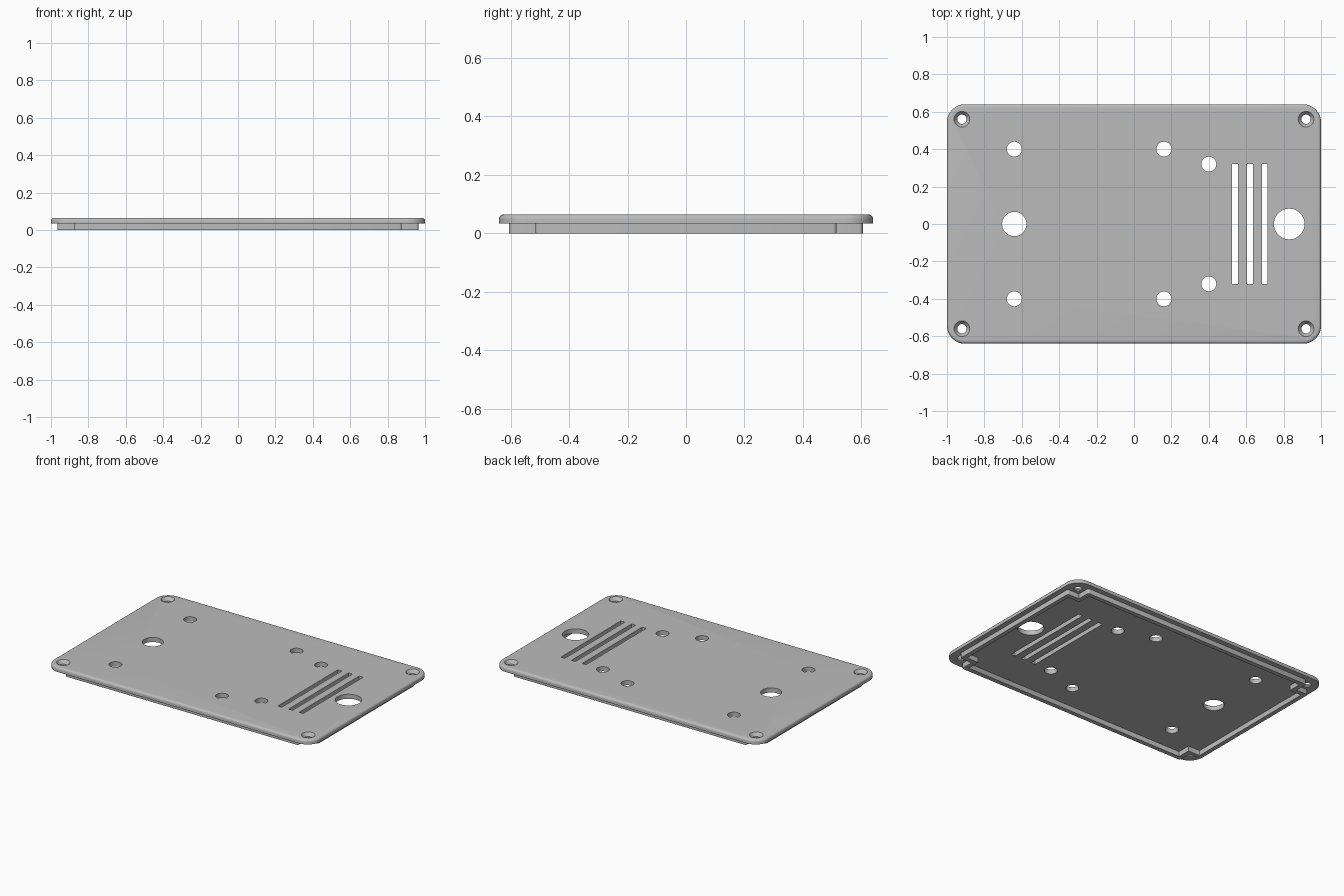
import bpy, bmesh
from math import sin, cos, pi, radians

if "Cube" in bpy.data.objects:
    bpy.data.objects.remove(bpy.data.objects["Cube"])

HX, HY = 1.0, 0.64            # half size of the plate
UNDER, TOP = 0.034, 0.065     # plate underside and top
SIGNS = [(1, 1), (-1, 1), (-1, -1), (1, -1)]

grey = bpy.data.materials.new("plain grey")
grey.use_nodes = True
colour = (0.5, 0.5, 0.5, 1)
grey.diffuse_color = colour
grey.node_tree.nodes["Principled BSDF"].inputs["Base Color"].default_value = colour


def arc(cx, cy, r, start, steps):
    """Quarter arc, counter-clockwise from the start angle."""
    angles = [start + pi / 2 * i / steps for i in range(steps + 1)]
    return [(cx + r * cos(a), cy + r * sin(a)) for a in angles]


def rounded_rect(hx, hy, r, steps=10):
    pts = []
    for i, (sx, sy) in enumerate(SIGNS):
        pts += arc(sx * (hx - r), sy * (hy - r), r, i * pi / 2, steps)
    return pts


def notched_rect(hx, hy, nx, ny, r):
    """Rectangle with a square bite from each corner and softened outer corners."""
    pts = []
    for i, (sx, sy) in enumerate(SIGNS):
        side = arc(sx * (hx - r), sy * (ny - r), r, i * pi / 2, 3)
        end = arc(sx * (nx - r), sy * (hy - r), r, i * pi / 2, 3)
        first, last = (side, end) if sx * sy > 0 else (end, side)
        pts += first + [(sx * nx, sy * ny)] + last
    return pts


def circle(x, y, r, n=40):
    return [(x + r * cos(2 * pi * i / n), y + r * sin(2 * pi * i / n)) for i in range(n)]


def bridge(bm, a, b):
    for i in range(len(a)):
        j = (i + 1) % len(a)
        bm.faces.new((a[i], a[j], b[j], b[i]))


def stack(bm, layers):
    """Closed solid from (outline, z) layers, bottom to top."""
    loops = [[bm.verts.new((x, y, z)) for x, y in pts] for pts, z in layers]
    bm.faces.new(loops[0][::-1])
    for a, b in zip(loops, loops[1:]):
        bridge(bm, a, b)
    bm.faces.new(loops[-1])


def make_object(name, bm):
    bmesh.ops.recalc_face_normals(bm, faces=bm.faces)
    mesh = bpy.data.meshes.new(name)
    bm.to_mesh(mesh)
    bm.free()
    mesh.materials.append(grey)
    ob = bpy.data.objects.new(name, mesh)
    bpy.context.collection.objects.link(ob)
    return ob


def activate(ob):
    bpy.ops.object.select_all(action='DESELECT')
    ob.select_set(True)
    bpy.context.view_layer.objects.active = ob


# Cover plate with a rounded top edge
bm = bmesh.new()
layers = [(rounded_rect(HX, HY, 0.096), UNDER)]
FILLET = 0.016
for i in range(6):
    a = pi / 2 * i / 5
    inset = FILLET * (1 - cos(a))
    layers.append((rounded_rect(HX - inset, HY - inset, 0.096 - inset),
                   TOP - FILLET + FILLET * sin(a)))
stack(bm, layers)
plate = make_object("cover_plate", bm)

# Cutters for holes, vent slots and countersunk screws
bm = bmesh.new()
LOW, HIGH = UNDER - 0.02, TOP + 0.02
holes = [(-0.64, 0, 0.065), (0.83, 0, 0.082)]
for x, y in [(-0.64, 0.4), (0.16, 0.4), (0.4, 0.32)]:
    holes += [(x, y, 0.04), (x, -y, 0.04)]
for x, y, r in holes:
    stack(bm, [(circle(x, y, r), LOW), (circle(x, y, r), HIGH)])
for x in (0.54, 0.62, 0.7):
    slot = [(x + sx * 0.015, sy * 0.322) for sx, sy in SIGNS]
    stack(bm, [(slot, LOW), (slot, HIGH)])
for sx, sy in SIGNS:
    x, y = sx * 0.92, sy * 0.56
    narrow, wide = circle(x, y, 0.025), circle(x, y, 0.042)
    stack(bm, [(narrow, LOW), (narrow, 0.042), (wide, TOP), (wide, HIGH)])
cutter = make_object("hole_cutters", bm)
cutter.hide_render = True

activate(plate)
cut = plate.modifiers.new("holes", 'BOOLEAN')
cut.operation = 'DIFFERENCE'
cut.solver = 'EXACT'
cut.object = cutter
bpy.ops.object.modifier_apply(modifier=cut.name)
bpy.data.objects.remove(cutter)

# Locating lip under the plate, stepping inward around each screw
bm = bmesh.new()
WALL = 0.03
outer = notched_rect(0.964, 0.605, 0.875, 0.515, 0.012)
inner = notched_rect(0.964 - WALL, 0.605 - WALL, 0.875 - WALL, 0.515 - WALL, 0.004)
rings = [[bm.verts.new((x, y, z)) for x, y in pts]
         for pts, z in [(outer, 0), (outer, UNDER + 0.004),
                        (inner, UNDER + 0.004), (inner, 0)]]
for i in range(4):
    bridge(bm, rings[i], rings[(i + 1) % 4])
lip = make_object("locating_lip", bm)

for ob in (plate, lip):
    activate(ob)
    bpy.ops.object.shade_smooth_by_angle(angle=radians(35))
